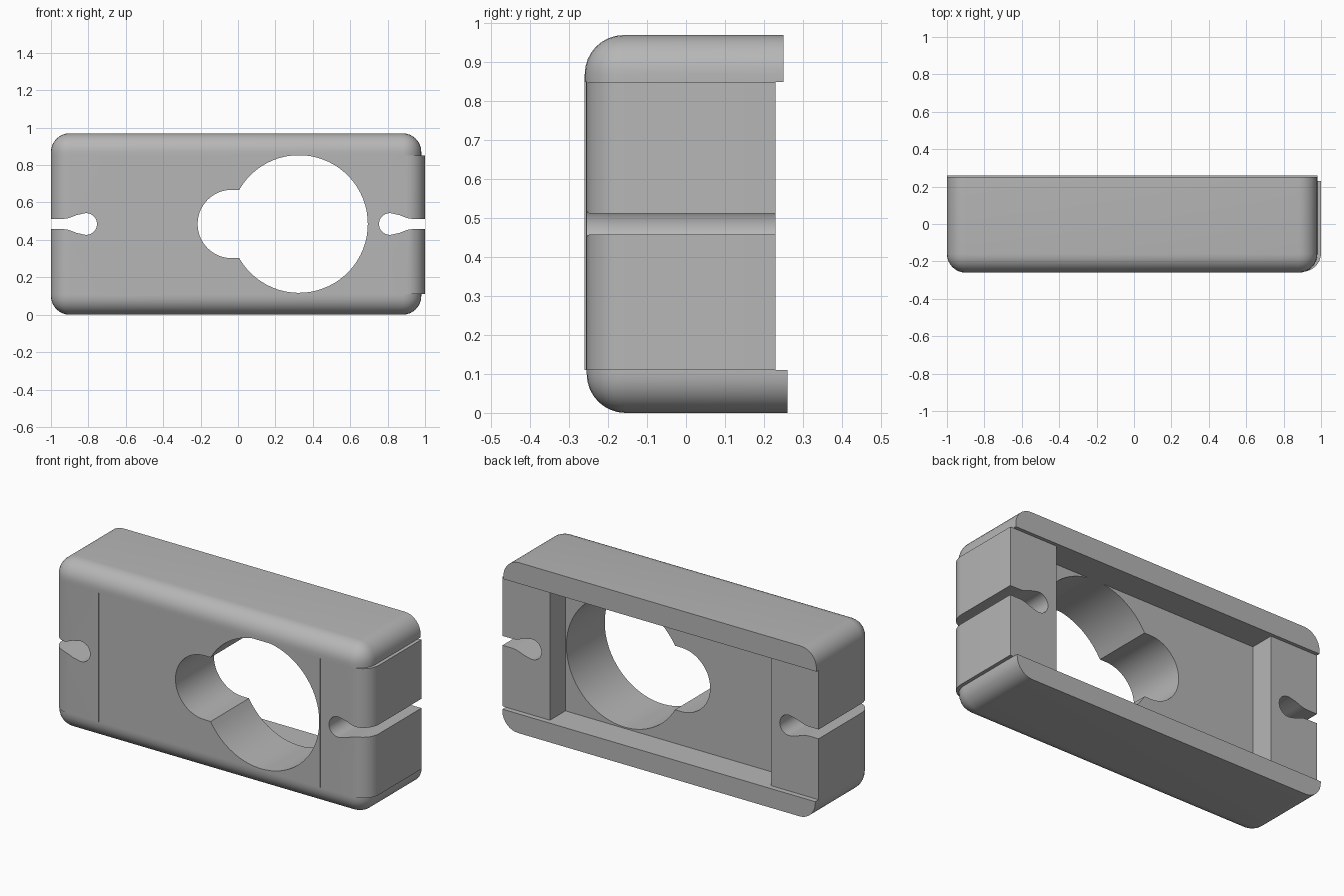
import bpy, bmesh
from math import cos, sin, acos, pi
from mathutils import Vector

cube = bpy.data.objects.get("Cube")
if cube:
    bpy.data.objects.remove(cube, do_unlink=True)

grey = bpy.data.materials.new("mid grey")
grey.use_nodes = True
color = (0.47, 0.47, 0.47, 1)
grey.diffuse_color = color
grey.node_tree.nodes["Principled BSDF"].inputs["Base Color"].default_value = color

LOW, HIGH = 0.11, 0.85      # inner faces of the two rails
INNER = 0.7                 # inner faces of the end blocks
MID = 0.485                 # height of the holes
AXES = {"x": Vector((1, 0, 0)), "y": Vector((0, 1, 0)), "z": Vector((0, 0, 1))}


def link(name, bm):
    mesh = bpy.data.meshes.new(name)
    bmesh.ops.recalc_face_normals(bm, faces=bm.faces[:])
    bm.to_mesh(mesh)
    bm.free()
    obj = bpy.data.objects.new(name, mesh)
    bpy.context.collection.objects.link(obj)
    return obj


def housing_part(name, shift_x, front, cuts):
    """Rounded housing body, trimmed to a part by (axis, position, kept side)."""
    bm = bmesh.new()
    bmesh.ops.create_cube(bm, size=1)
    for v in bm.verts:
        v.co = (v.co.x * 1.98 - 0.01 + shift_x,
                v.co.y * 0.6 + 0.3 + front,
                (v.co.z + 0.5) * 0.97)
    rounded = [e for e in bm.edges
               if abs(e.verts[0].co.y - e.verts[1].co.y) > 0.1
               or max(v.co.y for v in e.verts) < 0]
    bmesh.ops.bevel(bm, geom=rounded, offset=0.1, segments=8,
                    profile=0.5, affect='EDGES', clamp_overlap=True)
    for axis, position, side in cuts:
        cut = bmesh.ops.bisect_plane(
            bm, geom=bm.verts[:] + bm.edges[:] + bm.faces[:],
            plane_co=AXES[axis] * position, plane_no=AXES[axis] * -side,
            clear_outer=True)
        edges = [g for g in cut["geom_cut"] if isinstance(g, bmesh.types.BMEdge)]
        bmesh.ops.holes_fill(bm, edges=edges, sides=0)
    obj = link(name, bm)
    obj.data.materials.append(grey)
    return obj


def cut_through(obj, outline):
    """Cut an x-z outline through the part from front to back."""
    bm = bmesh.new()
    face = bm.faces.new([bm.verts.new((x, -0.5, z)) for x, z in outline])
    side = bmesh.ops.extrude_face_region(bm, geom=[face])["geom"]
    bmesh.ops.translate(bm, vec=(0, 1, 0),
                        verts=[g for g in side if isinstance(g, bmesh.types.BMVert)])
    cutter = link("cutter", bm)
    cutter.hide_render = True
    mod = obj.modifiers.new("cut", 'BOOLEAN')
    mod.operation, mod.solver, mod.object = 'DIFFERENCE', 'EXACT', cutter
    bpy.context.view_layer.objects.active = obj
    bpy.ops.object.modifier_apply(modifier=mod.name)
    bpy.data.objects.remove(cutter, do_unlink=True)


def arc(cx, r, start, end, n):
    angles = [start + (end - start) * i / n for i in range(n + 1)]
    return [(cx + r * cos(a), MID + r * sin(a)) for a in angles]


# Rails along the top and bottom
top_rail = housing_part("top_rail", 0, -0.26, [("z", HIGH, 1), ("y", 0.25, -1)])
bottom_rail = housing_part("bottom_rail", 0, -0.255, [("z", LOW, -1), ("y", 0.26, -1)])

# Centre plate, recessed from the back
between = [("z", LOW, 1), ("z", HIGH, -1)]
plate = housing_part("centre_plate", 0, -0.257, between + [
    ("x", -INNER, 1), ("x", INNER, -1), ("y", 0.09, -1)])

# Large round opening joined to a smaller one
big, small = 0.368, 0.183
meet = acos(-(big ** 2 - small ** 2) ** 0.5 / big)
cut_through(plate, arc(0.326, big, -meet, meet, 56)
            + arc(-0.033, small, pi / 2, 1.5 * pi, 28))

# End blocks with keyhole cable slots
left_block = housing_part("positive_end_block", 0.02, -0.255, between + [
    ("x", INNER, 1), ("y", 0.23, -1)])
right_block = housing_part("negative_end_block", 0, -0.26, between + [
    ("x", -INNER, -1), ("y", 0.23, -1)])
neck = [(1.1, 0.026), (0.94, 0.027), (0.915, 0.029), (0.89, 0.037), (0.865, 0.047)]
slot = ([(x, MID + h) for x, h in neck]
        + arc(0.812, 0.058, 0.4 * pi, 1.6 * pi, 24)
        + [(x, MID - h) for x, h in reversed(neck)])
cut_through(left_block, slot)
cut_through(right_block, [(-x, z) for x, z in slot])

# Smooth the rounded surfaces, keep edges sharp
bpy.ops.object.select_all(action='DESELECT')
for obj in (top_rail, bottom_rail, plate, left_block, right_block):
    obj.select_set(True)
    bpy.context.view_layer.objects.active = obj
bpy.ops.object.shade_smooth_by_angle()
